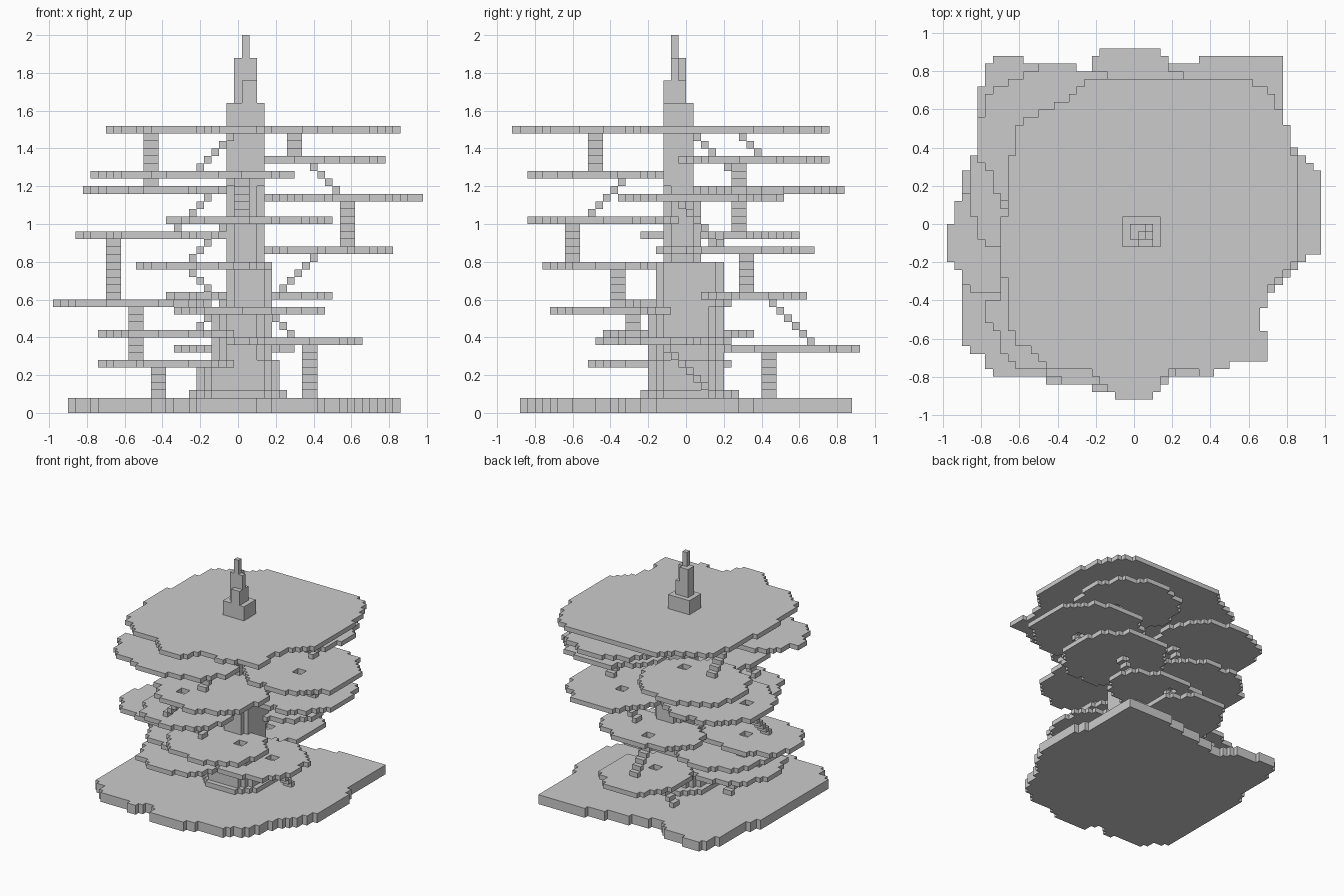
import bpy, bmesh, math, random

if "Cube" in bpy.data.objects:
    bpy.data.objects.remove(bpy.data.objects["Cube"])

V = 0.04  # block size; cell (i, j) spans x = i*V +- V/2, y = j*V .. j*V + V
random.seed(7)


def inside(x, y, poly):
    hit = False
    for (ax, ay), (bx, by) in zip(poly, poly[1:] + poly[:1]):
        if (ay > y) != (by > y) and x < (bx - ax) * (y - ay) / (by - ay) + ax:
            hit = not hit
    return hit


def cells_in(poly):
    return {(i, j) for i in range(-26, 27) for j in range(-26, 26)
            if inside(i * V, (j + 0.5) * V, poly)}


def blob(x0, x1, y0, y1, wobble=0.035):
    """Wobbly round outline stretched to fill the given box."""
    p, q = random.uniform(0, 6.28), random.uniform(0, 6.28)
    pts = []
    for k in range(64):
        a = k * math.tau / 64
        r = 1 + wobble * (math.sin(8 * a + p) + 0.8 * math.sin(13 * a + q))
        pts.append((r * math.cos(a), r * math.sin(a)))
    xs, ys = [t[0] for t in pts], [t[1] for t in pts]
    e = 0.012  # margin so the outermost cells are kept
    fx = lambda v: x0 - e + (v - min(xs)) / (max(xs) - min(xs)) * (x1 - x0 + 2 * e)
    fy = lambda v: y0 - e + (v - min(ys)) / (max(ys) - min(ys)) * (y1 - y0 + 2 * e)
    return [(fx(a), fy(b)) for a, b in pts]


def slab(name, cells, z0, z1):
    """Closed slab over a set of grid cells."""
    bm = bmesh.new()
    cache = {}

    def vert(i, j, z):
        if (i, j, z) not in cache:
            cache[i, j, z] = bm.verts.new(((i - 0.5) * V, j * V, z))
        return cache[i, j, z]
    for i, j in sorted(cells):
        c = [(i, j), (i + 1, j), (i + 1, j + 1), (i, j + 1)]
        bm.faces.new([vert(*p, z1) for p in c])
        bm.faces.new([vert(*p, z0) for p in reversed(c)])
        for k, n in enumerate([(i, j - 1), (i + 1, j), (i, j + 1), (i - 1, j)]):
            if n not in cells:
                a, b = c[k], c[(k + 1) % 4]
                bm.faces.new([vert(*a, z0), vert(*b, z0), vert(*b, z1), vert(*a, z1)])
    me = bpy.data.meshes.new(name)
    bm.to_mesh(me)
    bm.free()
    bpy.context.collection.objects.link(bpy.data.objects.new(name, me))


# stairs: run axis, fixed side position, first step, direction, z from, z to
stairs = [
    ("y", -.46, .00, -1, .08, .24), ("y", .34, .12, -1, .08, .36),
    ("y", -.58, -.20, 1, .28, .40), ("y", -.58, .00, -1, .44, .56),
    ("y", -.70, -.16, 1, .60, .92), ("y", .54, .16, -1, .88, 1.12),
    ("y", -.50, .28, -1, 1.20, 1.48), ("y", .26, .36, -1, 1.36, 1.48),
    ("y", -.02, .64, -1, .36, .60), ("y", -.02, -.52, 1, 1.04, 1.24),
    ("x", .40, -.22, 1, .08, .32), ("x", -.32, .26, -1, .40, .52),
    ("x", -.40, -.10, -1, .56, .76), ("x", .28, .22, 1, .64, .84),
    ("x", -.64, -.26, 1, .80, 1.00), ("x", .24, -.34, 1, .96, 1.16),
    ("x", .24, .50, -1, 1.16, 1.32), ("x", -.52, -.22, 1, 1.28, 1.48),
    ("x", -.32, -.22, 1, .44, .52),
]
holes = {}
for n, (axis, side, start, d, z0, z1) in enumerate(stairs):
    count = round((z1 - z0) / V)
    for s in range(count):
        run = start + d * s * V
        x, y = (run, side) if axis == "x" else (side, run)
        i, j = round((x + V / 2) / V), round(y / V)
        step = {(i, j), (i, j + 1) if axis == "x" else (i + 1, j)}
        slab(f"stair_{n}_step_{s}", step, z0 + s * V, z0 + s * V + V)
        # stairwell opening in the floor above, over the last two steps
        if s >= count - 2 and z1 < 1.4:
            holes.setdefault(round(z1, 2), set()).update(step)

# round floors: x range, y range, underside height
floors = [
    (-.74, .02, -.52, .24, .24), (-.34, .30, .18, .92, .32),
    (-.06, .66, -.48, .24, .36), (-.74, .02, -.44, .36, .40),
    (-.34, .46, -.72, -.04, .52), (-.98, -.14, -.40, .24, .56),
    (-.38, .50, .08, .64, .60), (-.54, .18, -.76, -.08, .76),
    (.02, .82, -.16, .68, .84), (-.86, .02, -.24, .60, .92),
    (-.38, .50, -.84, .00, 1.00), (.10, .98, -.36, .52, 1.12),
    (-.82, .06, .04, .84, 1.16), (-.78, .30, -.84, -.12, 1.24),
    (-.06, .78, -.04, .76, 1.32),
]
for n, (x0, x1, y0, y1, z) in enumerate(floors):
    slab(f"floor_{n}", cells_in(blob(x0, x1, y0, y1)) - holes.get(z, set()), z, z + V)

# base ground plate
base = [(-.9, .24), (-.82, .4), (-.82, .68), (-.75, .88), (-.62, .88), (-.56, .84), (-.4, .84),
        (-.3, .72), (-.1, .76), (.1, .8), (.4, .88), (.78, .88), (.78, .66), (.76, .44), (.86, .26),
        (.86, -.1), (.8, -.26), (.66, -.42), (.58, -.66), (.38, -.8), (.2, -.82), (.08, -.88),
        (-.2, -.88), (-.26, -.74), (-.36, -.8), (-.4, -.84), (-.5, -.8), (-.7, -.8), (-.9, -.6)]
slab("base", cells_in(base), 0, .08)

# top canopy plate
roof = [(-.22, .76), (.6, .76), (.74, .66), (.82, .5), (.86, .2), (.86, -.2), (.7, -.36),
        (.66, -.5), (.7, -.58), (.7, -.72), (.52, -.72), (.38, -.8), (.26, -.73), (.14, -.82),
        (.1, -.92), (-.08, -.92), (-.25, -.76), (-.42, -.76),
        (-.6, -.62), (-.66, -.5), (-.7, -.1), (-.66, .2), (-.62, .52), (-.4, .62)]
slab("roof", cells_in(roof), 1.48, 1.52)

# central trunk, tapering upward in tiers
trunk = [(-.26, .26, -.24, .28, .08, .12), (-.22, .22, -.20, .20, .12, .28),
         (-.14, .18, -.20, .20, .28, .56), (-.06, .18, -.16, .20, .56, .80),
         (-.06, .14, -.12, .08, .80, 1.20), (-.06, .14, -.12, .04, 1.20, 1.64)]
for n, (x0, x1, y0, y1, z0, z1) in enumerate(trunk):
    slab(f"trunk_{n}", cells_in(blob(x0, x1, y0, y1, 0.0)), z0, z1)

# spire on top
spire = [(-.02, .10, -.08, .00, 1.64, 1.76), (.02, .10, -.12, -.04, 1.64, 1.76),
         (-.02, .06, -.08, .00, 1.76, 1.88), (.06, .10, -.08, -.04, 1.76, 1.88),
         (.02, .06, -.08, -.04, 1.88, 2.0)]
for n, (x0, x1, y0, y1, z0, z1) in enumerate(spire):
    slab(f"spire_{n}", cells_in([(x0, y0), (x1, y0), (x1, y1), (x0, y1)]), z0, z1)
